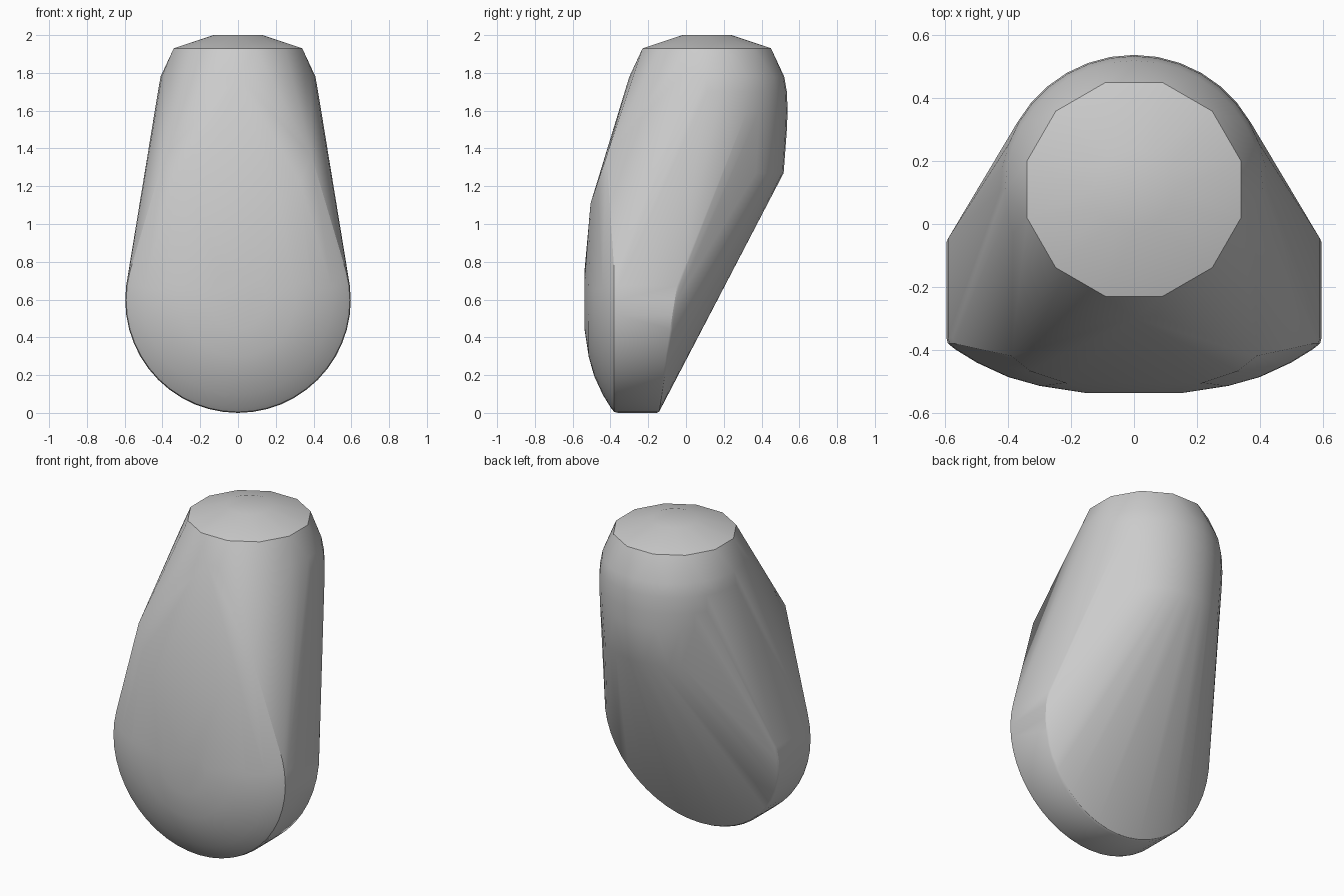
import bpy, bmesh
from math import sin, cos, pi, radians

cube = bpy.data.objects.get("Cube")
if cube:
    bpy.data.objects.remove(cube, do_unlink=True)

grey = bpy.data.materials.new("plain grey")
grey.use_nodes = True
colour = (0.6, 0.6, 0.6, 1)
grey.diffuse_color = colour
grey.node_tree.nodes["Principled BSDF"].inputs["Base Color"].default_value = colour


def level_ring(radius, z, sides, turn=0.0, y=0.11):
    """Ring lying flat, around the upper body axis."""
    return [(radius * cos(turn + 2 * pi * i / sides),
             y + radius * sin(turn + 2 * pi * i / sides), z) for i in range(sides)]


def upright_ring(radius, y, lean=0.0, sides=48):
    """Ring facing the front, around the lower disc axis."""
    points = []
    for i in range(sides):
        a = 2 * pi * i / sides
        z = 0.597 + radius * sin(a)
        points.append((radius * cos(a), y + lean * z, z))
    return points


points = []
# Twelve-sided cap with a shallow crown
points += level_ring(0.13, 2.0, 24)
points += level_ring(0.352, 1.93, 12, radians(15))
# Rounded upper body
for radius, z in ((0.41, 1.78), (0.424, 1.7), (0.428, 1.6), (0.424, 1.5), (0.407, 1.27)):
    points += level_ring(radius, z, 36)
# Domed lower disc, from the front inward to the back rim
for radius, y in ((0.15, -0.538), (0.3, -0.515), (0.4, -0.487), (0.5, -0.441),
                  (0.57, -0.398), (0.592, -0.38), (0.597, -0.36)):
    points += upright_ring(radius, y)
points += upright_ring(0.597, -0.155, 0.16)
points += upright_ring(0.59, -0.143, 0.16)
# Sloping front panel corners
for side in (-1, 1):
    points += [(side * x, y, z) for x, y, z in
               ((0.39, -0.42, 1.36), (0.33, -0.468, 1.22), (0.22, -0.505, 1.11))]

# Stretch one convex skin over all the sections
bm = bmesh.new()
for p in points:
    bm.verts.new(p)
hull = bmesh.ops.convex_hull(bm, input=bm.verts)
spare = {g for g in hull["geom_interior"] + hull["geom_unused"]
         if isinstance(g, bmesh.types.BMVert)}
bmesh.ops.delete(bm, geom=list(spare), context="VERTS")
bmesh.ops.dissolve_limit(bm, angle_limit=radians(0.5), verts=bm.verts, edges=bm.edges)
bmesh.ops.recalc_face_normals(bm, faces=bm.faces)

mesh = bpy.data.meshes.new("body_shell")
bm.to_mesh(mesh)
bm.free()
mesh.materials.append(grey)
body = bpy.data.objects.new("body_shell", mesh)
bpy.context.collection.objects.link(body)
bpy.ops.object.select_all(action="DESELECT")
body.select_set(True)
bpy.context.view_layer.objects.active = body
bpy.ops.object.shade_smooth_by_angle(angle=radians(30))
